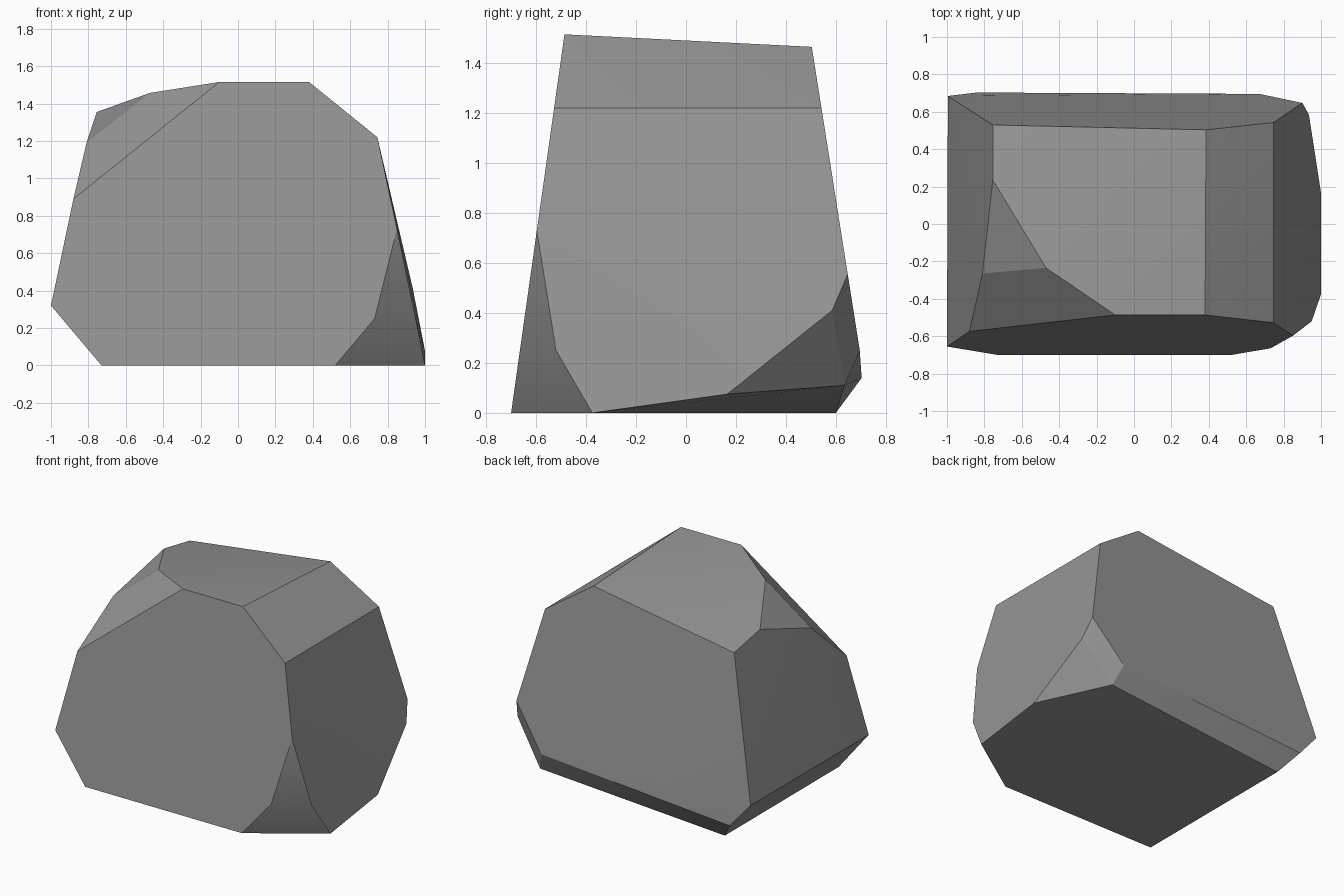
import bpy
import bmesh
import math

default_cube = bpy.data.objects.get("Cube")
if default_cube:
    bpy.data.objects.remove(default_cube, do_unlink=True)


def make_material(name, color):
    material = bpy.data.materials.new(name)
    material.use_nodes = True
    material.diffuse_color = color
    shader = next(n for n in material.node_tree.nodes if n.type == "BSDF_PRINCIPLED")
    shader.inputs["Base Color"].default_value = color
    shader.inputs["Roughness"].default_value = 0.9
    return material


def front_depth(z):
    """The front wall leans backward as it rises."""
    return -0.7 + 0.141 * z


def back_depth(z):
    """The back wall leans forward as it rises, with a blunt foot."""
    return min(0.703, 0.735 - 0.158 * z)


def wall_points(outline, depth):
    """Lay an (x, z) outline onto a leaning wall."""
    return [(x, depth(z), z) for x, z in outline]


# Large front and back walls
front_outline = [(-0.73, 0), (0.52, 0), (0.73, 0.25), (0.85, 0.73), (0.745, 1.22),
                 (0.38, 1.515), (-0.1, 1.515), (-0.88, 0.89), (-1, 0.32)]
back_outline = [(-0.84, 0.14), (0.67, 0.25), (0.9, 0.555), (0.745, 1.22),
                (0.385, 1.465), (-0.755, 1.3), (-0.995, 0.32)]

# Corners of the chipped faces between the two walls
left_flank_chips = [(0.95, -0.52, 0.25), (1, -0.375, 0),
                    (1, 0.165, 0.075), (0.935, 0.585, 0.41)]
upper_right_chip = [(-0.81, -0.265, 1.19), (-0.755, 0.235, 1.355), (-0.47, -0.235, 1.457)]
underside_corners = [(-0.73, 0.6, 0), (0.72, 0.635, 0.11)]

corners = (wall_points(front_outline, front_depth)
           + wall_points(back_outline, back_depth)
           + left_flank_chips + upper_right_chip + underside_corners)

# Wrap the corners into one faceted boulder
bm = bmesh.new()
for corner in corners:
    bm.verts.new(corner)
bmesh.ops.convex_hull(bm, input=list(bm.verts))
bmesh.ops.dissolve_limit(bm, angle_limit=math.radians(1.5),
                         verts=list(bm.verts), edges=list(bm.edges))
bmesh.ops.recalc_face_normals(bm, faces=list(bm.faces))

mesh = bpy.data.meshes.new("boulder")
bm.to_mesh(mesh)
bm.free()

boulder = bpy.data.objects.new("boulder", mesh)
bpy.context.collection.objects.link(boulder)
mesh.materials.append(make_material("stone grey", (0.3, 0.3, 0.3, 1)))

# Soften the slight bends while keeping the chipped edges crisp
bpy.ops.object.select_all(action="DESELECT")
boulder.select_set(True)
bpy.context.view_layer.objects.active = boulder
bpy.ops.object.shade_smooth_by_angle(angle=math.radians(22))
